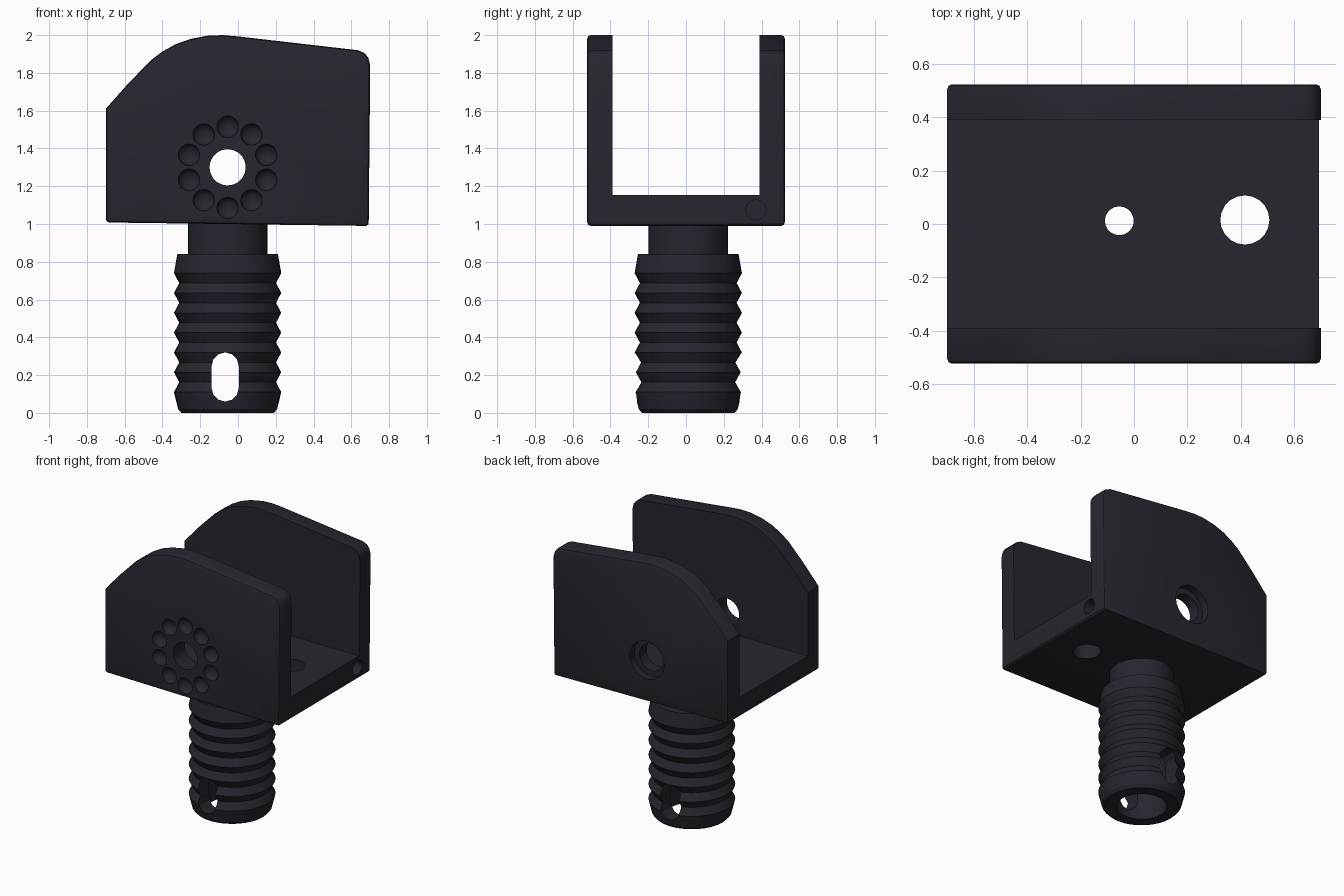
import bpy, bmesh, math
from mathutils import Matrix, Vector

if "Cube" in bpy.data.objects:
    bpy.data.objects.remove(bpy.data.objects["Cube"])

CX, CY = -0.055, 0.012      # shaft axis
HZ = 1.30                   # pivot hole height

mat = bpy.data.materials.new("dark_charcoal")
mat.diffuse_color = (0.019, 0.019, 0.028, 1)
mat.use_nodes = True
mat.node_tree.nodes["Principled BSDF"].inputs["Base Color"].default_value = mat.diffuse_color


def to_object(bm, name):
    bmesh.ops.recalc_face_normals(bm, faces=bm.faces)
    me = bpy.data.meshes.new(name)
    bm.to_mesh(me)
    bm.free()
    ob = bpy.data.objects.new(name, me)
    bpy.context.collection.objects.link(ob)
    me.materials.append(mat)
    return ob


def cylinder(p, q, r, n=20):
    p, q = Vector(p), Vector(q)
    rot = (q - p).to_track_quat('Z', 'Y').to_matrix().to_4x4()
    bm = bmesh.new()
    bmesh.ops.create_cone(bm, cap_ends=True, segments=n, radius1=r, radius2=r,
                          depth=(q - p).length,
                          matrix=Matrix.Translation((p + q) / 2) @ rot)
    return to_object(bm, "hole_cutter")


def box(lo, hi):
    lo, hi = Vector(lo), Vector(hi)
    bm = bmesh.new()
    bmesh.ops.create_cube(bm, size=1, matrix=Matrix.Translation((lo + hi) / 2)
                          @ Matrix.Diagonal((*(hi - lo), 1)))
    return to_object(bm, "box_cutter")


def extrude_y(pts, y0, y1, name, bevel=0):
    bm = bmesh.new()
    face = bm.faces.new([bm.verts.new((x, y0, z)) for x, z in pts])
    new = bmesh.ops.extrude_face_region(bm, geom=[face])["geom"]
    bmesh.ops.translate(bm, vec=(0, y1 - y0, 0),
                        verts=[g for g in new if isinstance(g, bmesh.types.BMVert)])
    bmesh.ops.recalc_face_normals(bm, faces=bm.faces)
    if bevel:
        rim = [e for e in bm.edges if abs(e.verts[0].co.y - e.verts[1].co.y) < 1e-5]
        bmesh.ops.bevel(bm, geom=rim, offset=bevel, segments=2, profile=0.5,
                        affect='EDGES', clamp_overlap=True)
    return to_object(bm, name)


def cut(ob, cutter):
    cutter.hide_render = True
    mod = ob.modifiers.new("cut", 'BOOLEAN')
    mod.operation = 'DIFFERENCE'
    mod.solver = 'EXACT'
    mod.object = cutter
    bpy.context.view_layer.objects.active = ob
    bpy.ops.object.modifier_apply(modifier=mod.name)
    bpy.data.objects.remove(cutter)


def smooth(ob, angle):
    bpy.ops.object.select_all(action='DESELECT')
    ob.select_set(True)
    bpy.context.view_layer.objects.active = ob
    bpy.ops.object.shade_smooth_by_angle(angle=math.radians(angle))


# U-shaped bracket: side outline, softened outer rims, open channel
outline = [(-0.685, 1.008), (0.68, 0.99), (0.692, 1.0), (0.70, 1.84), (0.69, 1.88),
           (0.67, 1.905), (0.635, 1.92), (0.0, 1.993), (-0.08, 2.0), (-0.16, 1.997),
           (-0.25, 1.98), (-0.33, 1.952), (-0.40, 1.913), (-0.46, 1.868),
           (-0.58, 1.745), (-0.70, 1.61), (-0.70, 1.02)]
bracket = extrude_y(outline, -0.523, 0.523, "bracket", bevel=0.022)
cut(bracket, box((-1, -0.39, 1.153), (1, 0.39, 2.5)))

# pivot hole, rear counterbore, floor holes, small hole in the right end
cut(bracket, cylinder((CX, -1, HZ), (CX, 1, HZ), 0.096))
cut(bracket, cylinder((CX, 0.47, HZ), (CX, 0.8, HZ), 0.137))
cut(bracket, cylinder((0.415, 0.015, 0.8), (0.415, 0.015, 1.4), 0.092))
cut(bracket, cylinder((CX, CY, 0.8), (CX, CY, 1.4), 0.054))
cut(bracket, cylinder((0.55, 0.37, 1.075), (0.9, 0.37, 1.075), 0.053))

# ring of ten dimples on the front plate
bm = bmesh.new()
for i in range(10):
    a = math.radians(90 + 36 * i)
    pos = (CX + 0.215 * math.cos(a), -0.523, HZ + 0.215 * math.sin(a))
    bmesh.ops.create_uvsphere(bm, u_segments=16, v_segments=9, radius=0.058,
                              matrix=Matrix.Translation(pos)
                              @ Matrix.Rotation(math.pi / 2, 4, 'X')
                              @ Matrix.Diagonal((1, 1, 0.75, 1)))
cut(bracket, to_object(bm, "dimple_cutter"))
smooth(bracket, 30)

# ribbed hollow shaft with a plain neck
profile = [(0.165, 0.0), (0.245, 0.0), (0.262, 0.02)]
for i in range(7):
    z = 0.11 + 0.105 * i
    profile += [(0.284, z)] + ([(0.256, z + 0.0525)] if i < 6 else [])
profile += [(0.266, 0.842), (0.21, 0.842), (0.21, 1.01), (0.054, 1.01),
            (0.054, 0.72), (0.165, 0.72)]
N = 32
bm = bmesh.new()
rings = [[bm.verts.new((CX + r * math.cos(2 * math.pi * k / N),
                        CY + r * math.sin(2 * math.pi * k / N), z))
          for k in range(N)] for r, z in profile]
for a, b in zip(rings, rings[1:] + rings[:1]):
    for k in range(N):
        m = (k + 1) % N
        bm.faces.new((a[k], a[m], b[m], b[k]))
shaft = to_object(bm, "ribbed_shaft")

# rounded slot through the shaft from front to back
R, SX = 0.072, -0.068
slot = [(SX + R * math.cos(math.pi * t / 6), 0.248 + R * math.sin(math.pi * t / 6))
        for t in range(7)]
slot += [(SX - R * math.cos(math.pi * t / 6), 0.132 - R * math.sin(math.pi * t / 6))
         for t in range(7)]
cut(shaft, extrude_y(slot, -0.6, 0.6, "slot_cutter"))
smooth(shaft, 20)
